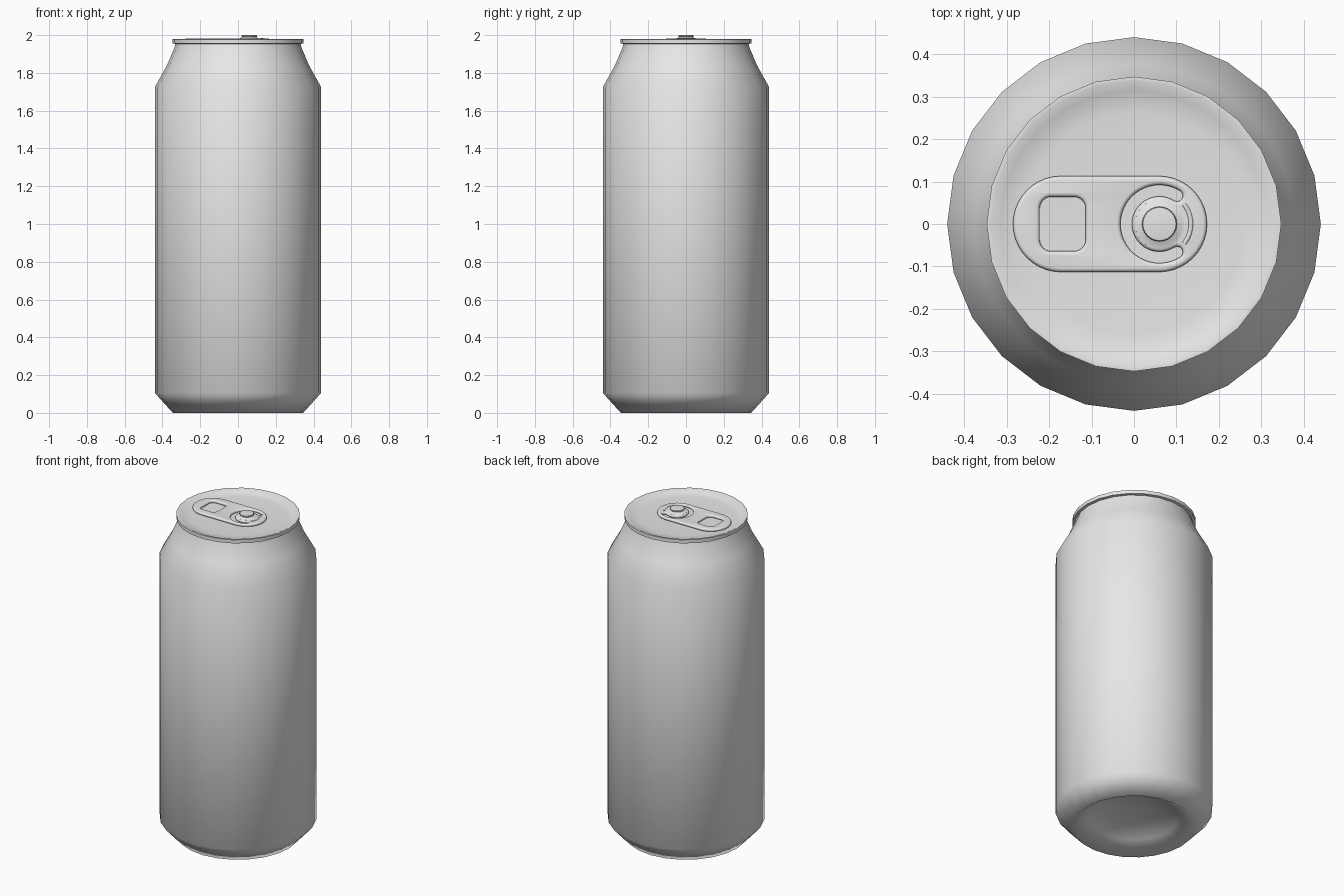
import bpy, bmesh
from math import sin, cos, pi, radians

default = bpy.data.objects.get("Cube")
if default:
    bpy.data.objects.remove(default, do_unlink=True)

metal = bpy.data.materials.new("grey_metal")
metal.use_nodes = True
metal.diffuse_color = (0.8, 0.8, 0.8, 1)
metal.node_tree.nodes["Principled BSDF"].inputs["Base Color"].default_value = (0.8, 0.8, 0.8, 1)


def finish(name, bm, angle, location=(0, 0, 0)):
    """Clean the mesh, link it and shade it smooth below the given angle."""
    bmesh.ops.remove_doubles(bm, verts=bm.verts, dist=0.00005)
    bmesh.ops.recalc_face_normals(bm, faces=bm.faces)
    mesh = bpy.data.meshes.new(name)
    bm.to_mesh(mesh)
    bm.free()
    mesh.materials.clear()
    mesh.materials.append(metal)
    obj = bpy.data.objects.new(name, mesh)
    obj.location = location
    bpy.context.collection.objects.link(obj)
    bpy.ops.object.select_all(action='DESELECT')
    obj.select_set(True)
    bpy.context.view_layer.objects.active = obj
    bpy.ops.object.shade_smooth_by_angle(angle=radians(angle))
    return obj


def lathe(name, profile, sides, angle, x=0):
    """Turn a (radius, height) profile around the vertical axis."""
    bm = bmesh.new()
    rings = [[bm.verts.new((r * cos(2 * pi * i / sides), r * sin(2 * pi * i / sides), z))
              for i in range(sides)] for r, z in profile]
    for low, high in zip(rings, rings[1:]):
        for i in range(sides):
            j = (i + 1) % sides
            bm.faces.new((low[i], low[j], high[j], high[i]))
    return finish(name, bm, angle, (x, 0, 0))


def arc(cx, cy, r, start, end, steps):
    angles = [radians(start + (end - start) * i / steps) for i in range(steps + 1)]
    return [(cx + r * cos(a), cy + r * sin(a)) for a in angles]


def curve_part(name, outlines, z, bevel, filled):
    """Filled plate with holes, or a round rod along an open path."""
    curve = bpy.data.curves.new(name, 'CURVE')
    curve.dimensions = '2D' if filled else '3D'
    curve.fill_mode = 'BOTH' if filled else 'FULL'
    curve.bevel_depth = bevel
    curve.bevel_resolution = 3
    curve.use_fill_caps = not filled
    if filled:
        curve.offset = -bevel
    for points in outlines:
        spline = curve.splines.new('POLY')
        spline.points.add(len(points) - 1)
        for p, (x, y) in zip(spline.points, points):
            p.co = (x, y, 0, 1)
        spline.use_cyclic_u = filled
    temp = bpy.data.objects.new(name + "_path", curve)
    bpy.context.collection.objects.link(temp)
    bpy.context.view_layer.update()
    graph = bpy.context.evaluated_depsgraph_get()
    mesh = bpy.data.meshes.new_from_object(temp.evaluated_get(graph))
    bm = bmesh.new()
    bm.from_mesh(mesh)
    bpy.data.objects.remove(temp, do_unlink=True)
    bpy.data.meshes.remove(mesh)
    return finish(name, bm, 50, (0, 0, z))


# Can wall with a domed underside, chamfered foot and tapered neck
lathe("can_body", [(0, 0.1), (0.14, 0.09), (0.25, 0.06), (0.345, 0), (0.44, 0.105),
                   (0.44, 1.725), (0.376, 1.84), (0.338, 1.93), (0.33, 1.957)], 24, 180)

# Lid with a rolled rim and a shallow recess
lathe("lid", [(0.32, 1.952), (0.347, 1.956), (0.347, 1.978), (0.337, 1.979),
              (0.315, 1.967), (0.26, 1.962), (0, 1.962)], 24, 50)

# Pull tab: rounded plate with a finger hole and a C-shaped slot
rivet_x = 0.06
outline = arc(0.059, 0, 0.113, -90, 90, 20) + arc(-0.172, 0, 0.113, 90, 270, 20)
finger_hole = []
for corner, (sx, sy) in enumerate([(1, 1), (-1, 1), (-1, -1), (1, -1)]):
    finger_hole += arc(-0.168 + sx * 0.027, sy * 0.037, 0.027, corner * 90, corner * 90 + 90, 6)
end = 58
tip_x, tip_y = 0.0785 * cos(radians(end)), 0.0785 * sin(radians(end))
slot = (arc(rivet_x, 0, 0.092, end, 360 - end, 32)
        + arc(rivet_x + tip_x, -tip_y, 0.0135, 360 - end, 540 - end, 6)[1:-1]
        + arc(rivet_x, 0, 0.065, 360 - end, end, 32)
        + arc(rivet_x + tip_x, tip_y, 0.0135, end - 180, end, 6)[1:-1])
curve_part("pull_tab", [outline, finger_hole, slot], 1.972, 0.009, True)

# Raised fold where the tongue meets the tab nose
curve_part("tongue_fold", [arc(rivet_x, 0, 0.074, -38, 38, 12)], 1.978, 0.006, False)

# Rivet button with a flared base
lathe("rivet", [(0.06, 1.964), (0.058, 1.981), (0.047, 1.984), (0.038, 1.989),
                (0.041, 1.994), (0.039, 1.999), (0.034, 2.0), (0, 2.0)], 24, 50, rivet_x)
